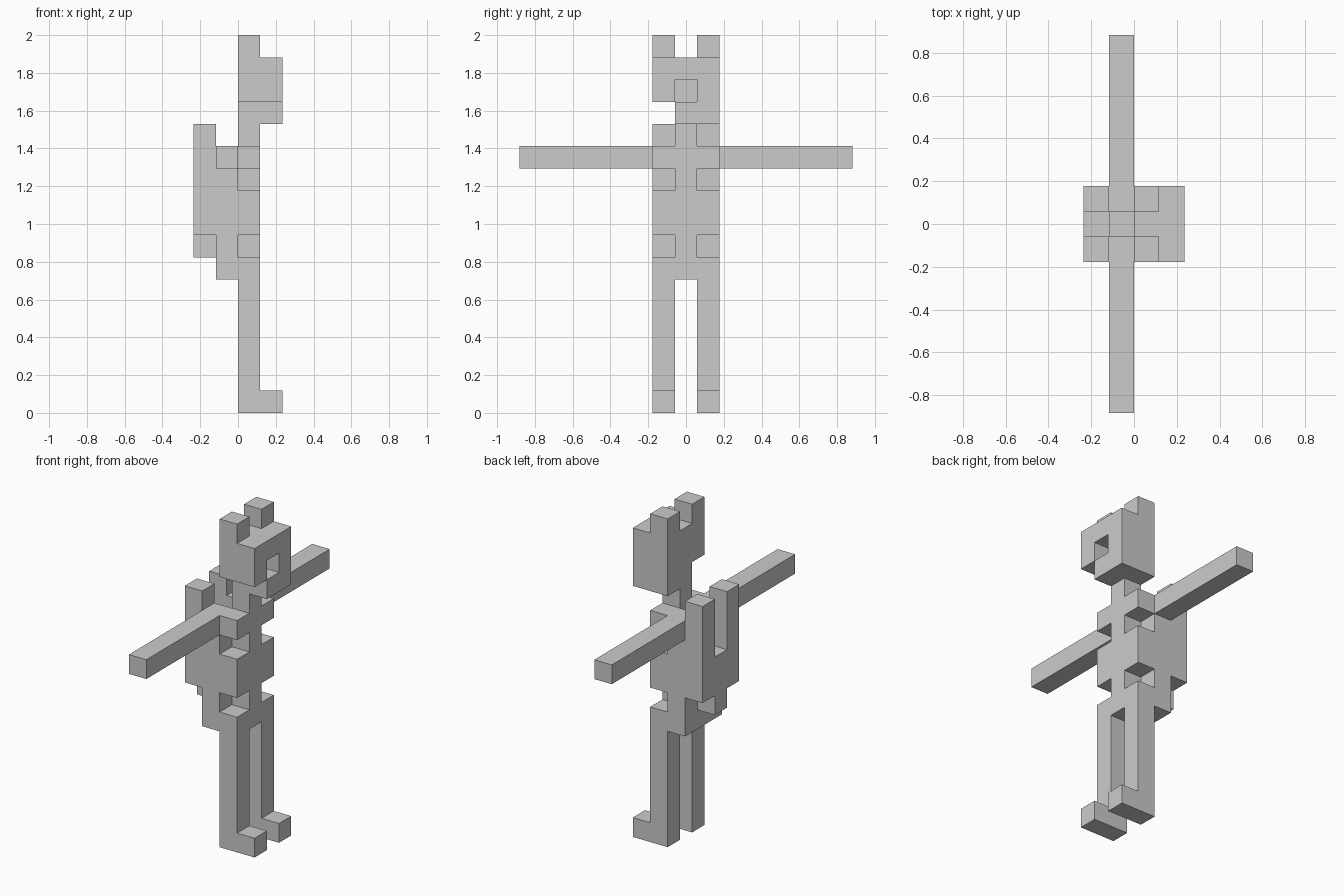
import bpy, bmesh

if "Cube" in bpy.data.objects:
    bpy.data.objects.remove(bpy.data.objects["Cube"])

U = 2 / 17  # size of one cube of the blocky grid

grey = bpy.data.materials.new("light_grey")
grey.diffuse_color = (0.6, 0.6, 0.6, 1)
grey.use_nodes = True
grey.node_tree.nodes["Principled BSDF"].inputs["Base Color"].default_value = grey.diffuse_color


def box(x0, x1, y0, y1, z0, z1):
    """Grid cells of a box; y = 0 is the middle column."""
    return {(x, y, z) for x in range(x0, x1) for y in range(y0, y1) for z in range(z0, z1)}


def both(x0, x1, y0, y1, z0, z1):
    """A box and its mirror image across the middle column."""
    cells = box(x0, x1, y0, y1, z0, z1)
    return cells | {(x, -y, z) for x, y, z in cells}


parts = {
    # skull with an open mouth, a cut-off jaw corner and two ears
    "head": (box(0, 2, -1, 2, 13, 16) - box(0, 2, -1, 0, 13, 14)) - box(1, 2, 0, 1, 14, 15),
    "ears": both(0, 1, 1, 2, 16, 17),
    "neck": box(0, 1, 0, 1, 12, 13),
    # body with notches at the sides of the chest and hips
    "torso": (box(-1, 1, -1, 2, 6, 12) - both(0, 1, 1, 2, 7, 8) - both(0, 1, 1, 2, 10, 11)
              - box(-1, 0, 0, 1, 11, 12) - both(0, 1, 1, 2, 6, 7) - both(-1, 0, 1, 2, 11, 12)),
    "arms": both(-1, 0, 1, 8, 11, 12),
    "legs": both(0, 1, 1, 2, 0, 7),
    "feet": both(1, 2, 1, 2, 0, 1),
    # pack on the back with two upright prongs
    "back_pack": box(-2, -1, 0, 1, 7, 10),
    "back_prongs": both(-2, -1, 1, 2, 8, 13),
}
filled = set().union(*parts.values())


def build(name, cells):
    """Outer skin of the cells, with flat areas merged."""
    bm = bmesh.new()
    for c in cells:
        for axis in range(3):
            for side in (0, 1):
                near = list(c)
                near[axis] += 2 * side - 1
                if tuple(near) in filled:
                    continue
                a, b = (axis + 1) % 3, (axis + 2) % 3
                corners = []
                for da, db in ((0, 0), (1, 0), (1, 1), (0, 1)):
                    p = list(c)
                    p[axis] += side
                    p[a] += da
                    p[b] += db
                    corners.append(bm.verts.new((p[0] * U, (p[1] - 0.5) * U, p[2] * U)))
                bm.faces.new(corners if side else corners[::-1])
    bmesh.ops.remove_doubles(bm, verts=bm.verts[:], dist=0.001)
    bmesh.ops.dissolve_limit(bm, angle_limit=0.01, verts=bm.verts[:], edges=bm.edges[:])
    mesh = bpy.data.meshes.new(name)
    bm.to_mesh(mesh)
    bm.free()
    mesh.materials.append(grey)
    bpy.context.collection.objects.link(bpy.data.objects.new(name, mesh))


for part, cells in parts.items():
    build(part, cells)
